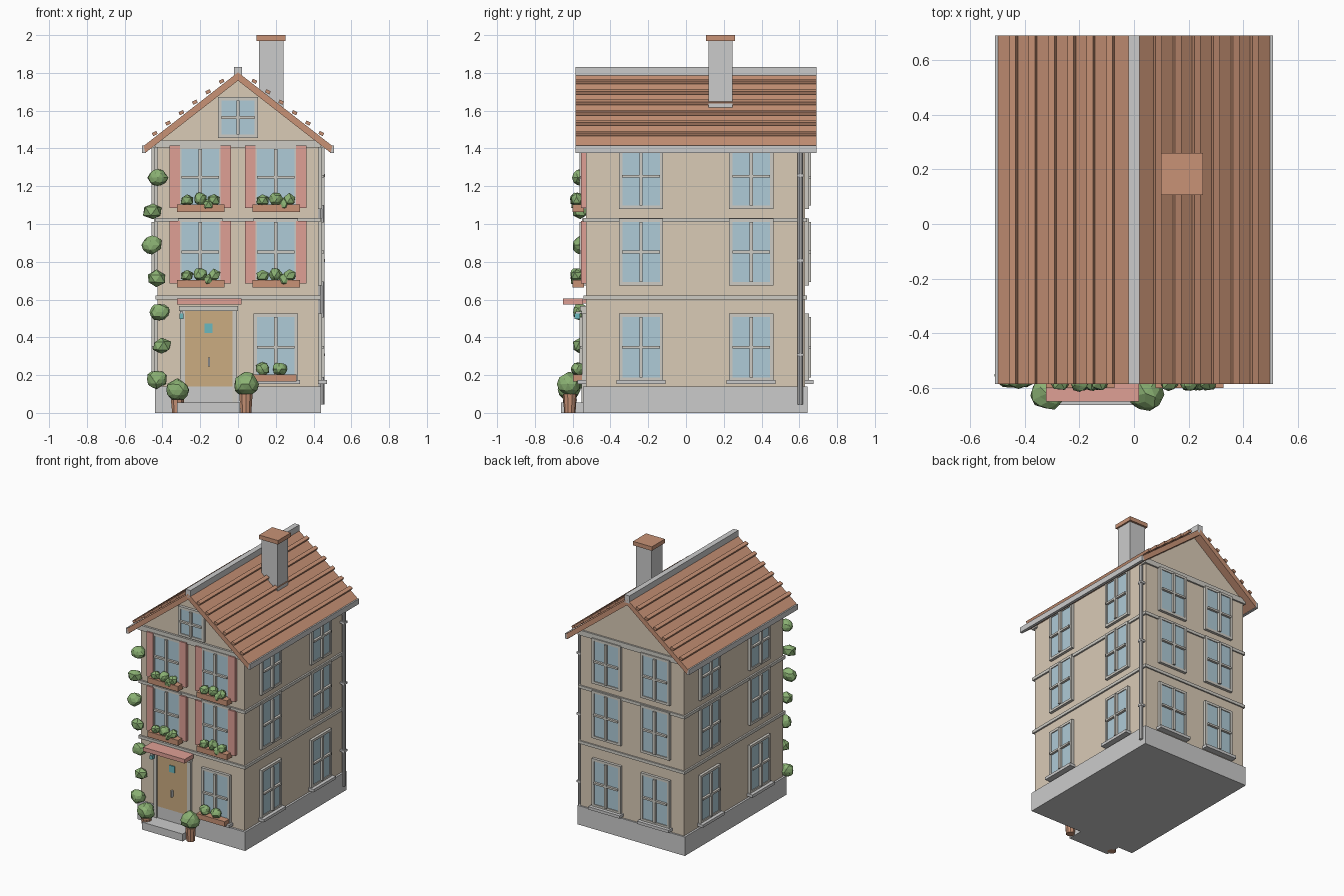
import bpy, bmesh, math, random
from mathutils import Matrix, Vector

if "Cube" in bpy.data.objects:
    bpy.data.objects.remove(bpy.data.objects["Cube"])

random.seed(4)


def material(name, *rgb):
    m = bpy.data.materials.new(name)
    m.diffuse_color = [c ** 2.2 for c in rgb] + [1]
    m.use_nodes = True
    m.node_tree.nodes["Principled BSDF"].inputs["Base Color"].default_value = m.diffuse_color
    return m


WALL = material("plaster", .85, .79, .71)
ROOF = material("terracotta", .78, .57, .46)
GLASS = material("glass", .68, .79, .84)
PINK = material("pink_paint", .87, .62, .58)
GREEN = material("leaves", .54, .69, .45)
DOOR = material("door_wood", .79, .67, .50)
TRIM = material("pale_trim", .80, .79, .76)
TEAL = material("teal_glass", .42, .72, .74)


def finish(bm, name, mat=None):
    bmesh.ops.recalc_face_normals(bm, faces=bm.faces)
    me = bpy.data.meshes.new(name)
    bm.to_mesh(me)
    bm.free()
    ob = bpy.data.objects.new(name, me)
    bpy.context.collection.objects.link(ob)
    if mat:
        me.materials.append(mat)
    return ob


def boxes(name, ranges, mat=None, M=Matrix()):
    """Each range is (x0, x1, y0, y1, z0, z1), placed by matrix M."""
    bm = bmesh.new()
    for x0, x1, y0, y1, z0, z1 in ranges:
        c = Matrix.Translation(((x0 + x1) / 2, (y0 + y1) / 2, (z0 + z1) / 2))
        s = Matrix.Diagonal((x1 - x0, y1 - y0, z1 - z0, 1))
        bmesh.ops.create_cube(bm, size=1, matrix=M @ c @ s)
    return finish(bm, name, mat)


def extrude_profile(name, pts, y0, y1, mat):
    bm = bmesh.new()
    f = bm.faces.new([bm.verts.new((x, y0, z)) for x, z in pts])
    ext = bmesh.ops.extrude_face_region(bm, geom=[f])["geom"]
    bmesh.ops.translate(bm, vec=(0, y1 - y0, 0), verts=[v for v in ext if isinstance(v, bmesh.types.BMVert)])
    return finish(bm, name, mat)


def bush(name, c, r, sub=2):
    """Lumpy low-poly foliage."""
    bm = bmesh.new()
    bmesh.ops.create_icosphere(bm, subdivisions=sub, radius=1)
    spin = Matrix.Rotation(random.uniform(0, 6), 3, 'Z')
    for v in bm.verts:
        p = spin @ v.co * random.uniform(.85, 1.07)
        v.co = Vector(c) + Vector((p.x * r[0], p.y * r[1], p.z * r[2]))
    return finish(bm, name, GREEN)


def cylinder(name, x, y, z0, z1, r0, r1, n, mat=None):
    bm = bmesh.new()
    bmesh.ops.create_cone(bm, cap_ends=True, segments=n, radius1=r0, radius2=r1, depth=z1 - z0,
                          matrix=Matrix.Translation((x, y, (z0 + z1) / 2)))
    return finish(bm, name, mat)


def window(name, M, u, z0, z1, w=.235, sill=False):
    """Local frame: x along the wall, -y outward from the wall plane."""
    a, b, t, zc = u - w / 2, u + w / 2, .018, (z0 + z1) / 2
    boxes(name + "_frame", [(a, a + t, -.02, .01, z0, z1), (b - t, b, -.02, .01, z0, z1),
                            (a + t, b - t, -.02, .01, z0, z0 + t), (a + t, b - t, -.02, .01, z1 - t, z1)], TRIM, M)
    boxes(name + "_glass", [(a + t, b - t, -.014, .005, z0 + t, z1 - t)], GLASS, M)
    boxes(name + "_bars", [(u - .009, u + .009, -.033, -.012, z0 + t, z1 - t),
                           (a + t, b - t, -.031, -.012, zc - .007, zc + .007)], TRIM, M)
    if sill:
        boxes(name + "_sill", [(a - .012, b + .012, -.045, .01, z0 - .018, z0 + .003)], None, M)


WX, YF, YB = .425, -.53, .63          # wall planes
SLOPE = .78

# Plinth, walls with gables, floor bands
boxes("plinth", [(-.44, .44, -.545, .642, 0, .14)])
extrude_profile("walls", [(-WX, .1), (WX, .1), (WX, 1.43), (0, 1.765), (-WX, 1.43)], YF, YB, WALL)
boxes("floor_bands", [(-.437, .437, -.542, .64, z0, z1)
                      for z0, z1 in ((.6, .622), (1.01, 1.032))], TRIM)
for y0, y1 in ((-.545, -.5), (.6, .642)):
    boxes("gable_band", [(-.44, .44, y0, y1, 1.405, 1.443)], TRIM)

# Roof: folded slab, raised tile strips, ridge and eave boards
e, t = .5, .036
extrude_profile("roof", [(-e, 1.803 - SLOPE * e), (0, 1.803), (e, 1.803 - SLOPE * e),
                         (e - .01, 1.803 - t - SLOPE * e), (0, 1.803 - t - .008),
                         (-e + .01, 1.803 - t - SLOPE * e)], -.585, .69, ROOF)
for s in (-1, 1):
    for i in range(6):
        x = .087 + .0708 * i
        M = Matrix.Translation((s * x, 0, 1.803 - SLOPE * x + .02)) @ Matrix.Rotation(s * .45, 4, 'Y')
        boxes("tile_course", [(-.013, .013, -.585, .69, -.009, .009)], ROOF, M)
    xs = sorted((s * .488, s * .508))
    boxes("eave_board", [(xs[0], xs[1], -.585, .69, 1.376, 1.415)])
boxes("ridge_cap", [(-.02, .02, -.585, .69, 1.775, 1.832)])

# Chimney
boxes("chimney", [(.11, .24, .12, .245, 1.55, 1.975)])
boxes("chimney_cap", [(.098, .252, .107, .26, 1.97, 2.0)], ROOF)

# Windows on every wall
front = Matrix.Translation((0, YF, 0))
back = Matrix.Translation((0, YB, 0)) @ Matrix.Rotation(math.pi, 4, 'Z')
right = Matrix.Translation((WX, 0, 0)) @ Matrix.Rotation(math.pi / 2, 4, 'Z')
left = Matrix.Translation((-WX, 0, 0)) @ Matrix.Rotation(-math.pi / 2, 4, 'Z')
floors = [(.17, .525), (.675, 1.028), (1.08, 1.425)]
for i, (z0, z1) in enumerate(floors):
    for u in (-.2, .2):
        window("back_window", back, u, z0, min(z1, 1.415), sill=i == 0)
        if i or u > 0:
            window("front_window", front, u, z0, min(z1, 1.415), sill=i == 0)
    for y in (-.238, .345):
        window("right_window", right, y, z0, z1, sill=i == 0)
        window("left_window", left, -y, z0, z1, sill=i == 0)
window("gable_window", front, 0, 1.455, 1.672, w=.212)

# Shutters and flower boxes
for z0 in (.685, 1.085):
    for u in (-.2, .2):
        for s in (-1, 1):
            c = u + s * .135
            boxes("shutter", [(c - .027, c + .027, -.025, .005, z0, z0 + .33)], PINK, front)
        boxes("flower_box", [(u - .122, u + .128, -.07, -.01, z0 - .022, z0 + .018)], ROOF, front)
        for dx, dz in ((-.07, .04), (0, .048), (.072, .042), (.045, .018)):
            bush("flower_plant", (u + dx, -.578, z0 + dz), (.037, .036, .036), 1 if dz < .045 else 2)
boxes("lower_flower_box", [(.078, .31, -.068, -.01, .165, .202)], ROOF, front)
for x in (.13, .222):
    bush("lower_plant", (x, -.572, .232), (.04, .036, .035))

# Front door with surround, canopy, step and lantern
boxes("door", [(-.28, -.03, -.015, .01, .055, .54)], DOOR, front)
boxes("door_frame", [(-.308, -.28, -.022, .01, .055, .54), (-.03, -.004, -.022, .01, .055, .54),
                     (-.312, 0, -.03, .01, .54, .567)], TRIM, front)
boxes("door_pane", [(-.177, -.135, -.022, -.01, .424, .473)], TEAL, front)
boxes("door_handle", [(-.159, -.149, -.035, -.01, .245, .292)], None, front)
boxes("canopy", [(-.322, .018, -.65, -.545, .575, .605), (-.3, 0, -.56, -.52, .58, .6)], PINK)
boxes("door_step", [(-.322, .01, -.662, -.53, 0, .055)])
boxes("lantern", [(-.311, -.289, -.59, -.562, .498, .525)], TEAL)
boxes("lantern_bracket", [(-.308, -.292, -.585, -.53, .525, .536)])

# Potted shrubs beside the step
for x, z, r, h in ((-.32, .122, .062, .07), (.042, .152, .067, .1)):
    cylinder("plant_pot", x, -.615, 0, h, .03, .037, 10, ROOF)
    bush("pot_shrub", (x, -.62, z), (r, r, r * .95))

# Climbing leaves on the left corner
for i, x in enumerate((-.43, -.405, -.415, -.432, -.455, -.45, -.425)):
    bush("climbing_leaves", (x, -.56, .177 + .178 * i), (.056, .043, .048), 1 if i % 2 else 2)

# Drainpipe at the back right corner with brackets
cylinder("drainpipe", .445, .605, .045, 1.39, .014, .014, 10)
for z in (.3, .8, 1.25):
    boxes("pipe_bracket", [(.42, .46, .588, .622, z, z + .015)])
